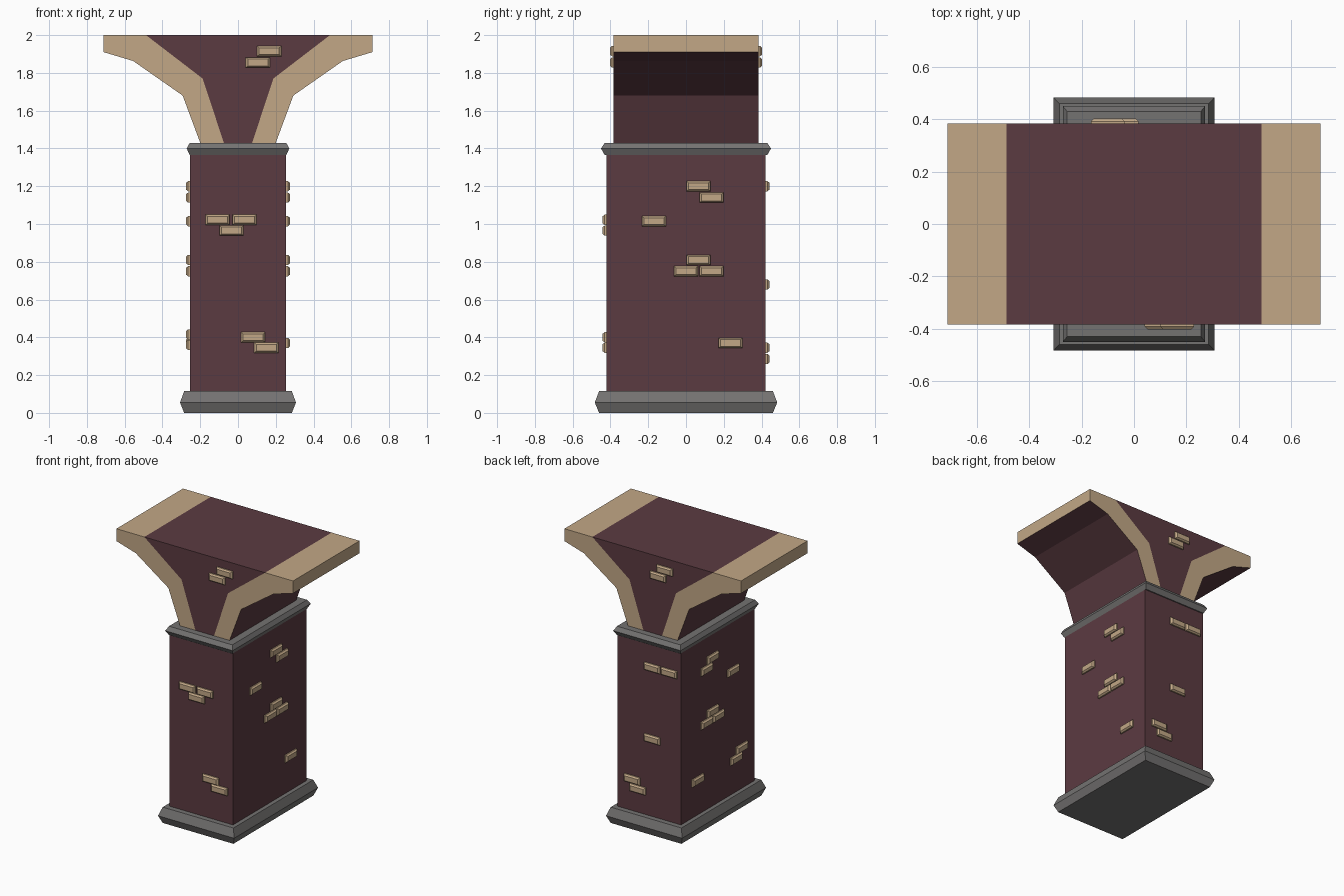
import bpy
import bmesh
from mathutils import Vector

cube = bpy.data.objects.get("Cube")
if cube:
    bpy.data.objects.remove(cube, do_unlink=True)


def material(name, rgb):
    m = bpy.data.materials.new(name)
    m.use_nodes = True
    m.diffuse_color = (*rgb, 1)
    m.node_tree.nodes["Principled BSDF"].inputs["Base Color"].default_value = (*rgb, 1)
    return m


MAROON = material("maroon plaster", (0.105, 0.043, 0.053))
TAN = material("tan stone", (0.54, 0.39, 0.24))
GREY = material("grey stone", (0.175, 0.17, 0.167))


def finish(bm, name, *mats):
    bmesh.ops.recalc_face_normals(bm, faces=bm.faces)
    mesh = bpy.data.meshes.new(name)
    bm.to_mesh(mesh)
    bm.free()
    for m in mats:
        mesh.materials.append(m)
    obj = bpy.data.objects.new(name, mesh)
    bpy.context.collection.objects.link(obj)
    return obj


def loft(bm, rings, origin=(0, 0, 0), u=(1, 0, 0), v=(0, 1, 0), w=(0, 0, 1)):
    """Stack of rectangles (half width, half depth, offset) along w."""
    o, u, v, w = map(Vector, (origin, u, v, w))
    loops = [[bm.verts.new(o + u * a * sx + v * b * sy + w * c)
              for sx, sy in ((-1, -1), (1, -1), (1, 1), (-1, 1))]
             for a, b, c in rings]
    for low, high in zip(loops, loops[1:]):
        for i in range(4):
            j = (i + 1) % 4
            bm.faces.new((low[i], low[j], high[j], high[i]))
    bm.faces.new(loops[0][::-1])
    bm.faces.new(loops[-1])


def block(name, rings, mat):
    bm = bmesh.new()
    loft(bm, rings)
    return finish(bm, name, mat)


# Plinth, shaft and collar
block("base_plinth", [(0.285, 0.46, 0), (0.307, 0.483, 0.055), (0.285, 0.46, 0.115)], GREY)
block("column_shaft", [(0.255, 0.422, 0.1), (0.255, 0.422, 1.38)], MAROON)
block("collar", [(0.255, 0.43, 1.365), (0.272, 0.45, 1.4), (0.255, 0.43, 1.43)], GREY)

# Flared head: maroon core between two tan-edged flanges
HALF_DEPTH = 0.383
outer = [(0.2, 1.43), (0.293, 1.68), (0.555, 1.863), (0.712, 1.91), (0.712, 2.0)]
inner = [(0.487, 2.0), (0.187, 1.77), (0.075, 1.43)]
bm = bmesh.new()
ends = []
for y in (-HALF_DEPTH, HALF_DEPTH):
    sides = {s: ([bm.verts.new((s * x, y, z)) for x, z in outer],
                 [bm.verts.new((s * x, y, z)) for x, z in inner]) for s in (1, -1)}
    for out, inn in sides.values():
        bm.faces.new(out + inn).material_index = 1
    bm.faces.new(sides[1][1] + sides[-1][1][::-1])
    ends.append(sides[1][0] + [sides[1][1][0], sides[-1][1][0]] + sides[-1][0][::-1]
                + [sides[-1][1][2], sides[1][1][2]])
front, back = ends
for i in range(len(front)):
    j = (i + 1) % len(front)
    f = bm.faces.new((front[i], front[j], back[j], back[i]))
    c = f.calc_center_median()
    f.normal_update()
    flange_top = abs(f.normal.z) > 0.9 and c.z > 1.99 and abs(c.x) > 0.1
    if flange_top or abs(f.normal.x) > 0.99:
        f.material_index = 1
finish(bm, "flared_head", MAROON, TAN)

# Exposed bricks: chamfered blocks at (position along wall, height)
BRICK = [(0.064, 0.027, -0.005), (0.064, 0.027, 0.009), (0.053, 0.018, 0.02)]


def bricks(name, normal, distance, spots):
    n = Vector(normal)
    along = Vector((abs(n.y), abs(n.x), 0))
    bm = bmesh.new()
    for a, z in spots:
        loft(bm, BRICK, along * a + n * distance + Vector((0, 0, z)), along, (0, 0, 1), n)
    finish(bm, name, TAN)


FRONT, BACK, LEFT, RIGHT = (0, -1, 0), (0, 1, 0), (1, 0, 0), (-1, 0, 0)
shared = [(0.066, 1.2), (0.135, 1.14), (-0.17, 1.015), (0.066, 0.81),
          (0, 0.75), (0.135, 0.75), (0.235, 0.37)]
bricks("left_bricks", LEFT, 0.255, shared)
bricks("right_bricks", RIGHT, 0.255, shared + [(-0.27, 0.415), (-0.205, 0.36)])
bricks("front_bricks", FRONT, 0.422,
       [(-0.108, 1.022), (0.034, 1.022), (-0.035, 0.965), (0.08, 0.4), (0.15, 0.345)])
bricks("back_bricks", BACK, 0.422,
       [(-0.027, 1.2), (-0.163, 1.2), (-0.027, 0.68), (0.135, 0.345), (0.09, 0.285)])
bricks("head_front_bricks", FRONT, HALF_DEPTH, [(0.165, 1.915), (0.105, 1.855)])
bricks("head_back_bricks", BACK, HALF_DEPTH, [(-0.1, 1.915), (-0.047, 1.855)])
